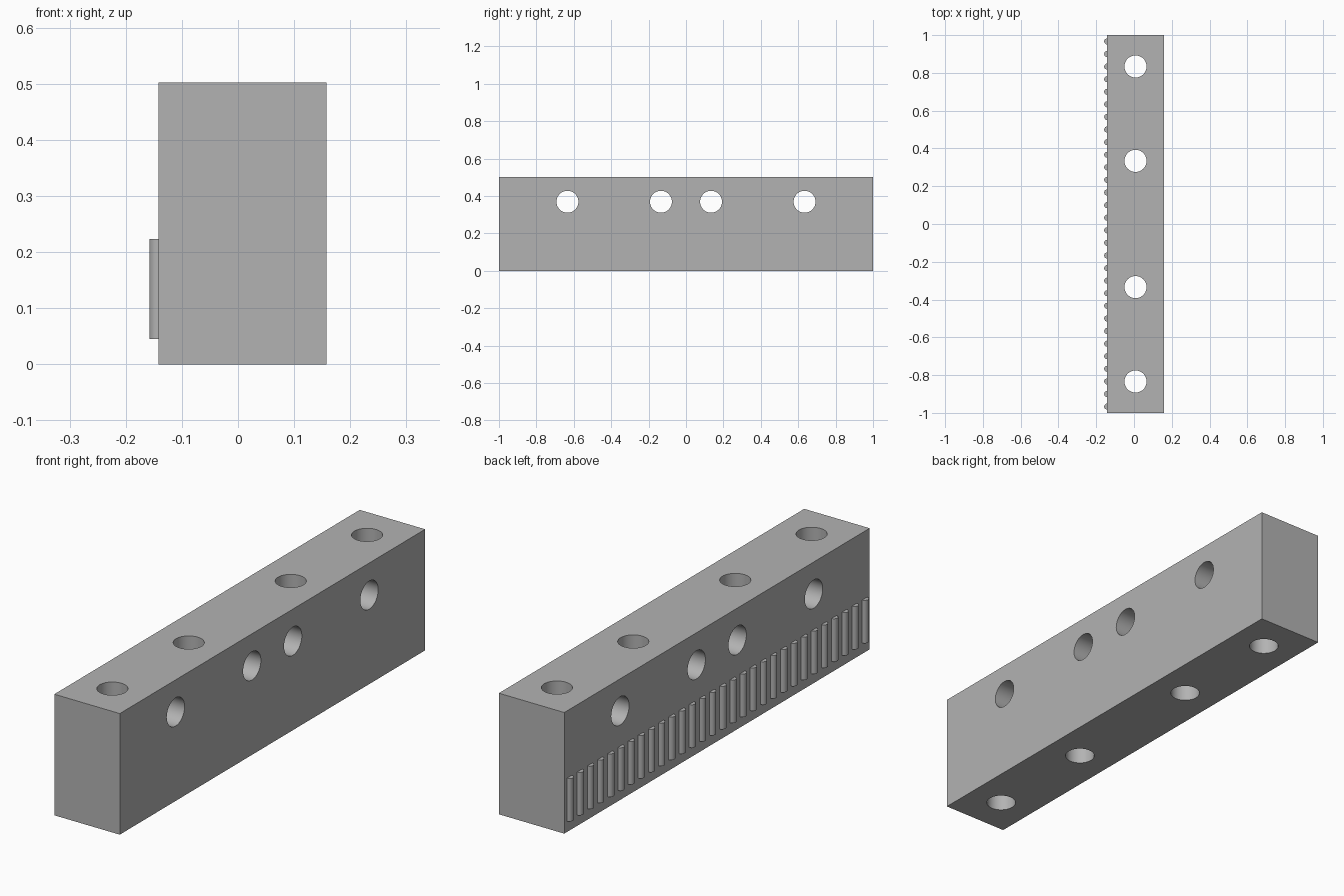
import bpy, math

cube = bpy.data.objects.get("Cube")
if cube:
    bpy.data.objects.remove(cube, do_unlink=True)

X0, X1, HEIGHT, LENGTH = -0.142, 0.158, 0.502, 2.0
MID_X = (X0 + X1) / 2
HOLE_R, RIB_R = 0.0585, 0.016
RIBS, RIB_LOW, RIB_HIGH = 30, 0.045, 0.223

grey = bpy.data.materials.new("grey")
grey.use_nodes = True
colour = (0.45, 0.45, 0.45, 1)
grey.diffuse_color = colour
grey.node_tree.nodes["Principled BSDF"].inputs["Base Color"].default_value = colour


def cylinder(name, radius, depth, location, rotation=(0, 0, 0), sides=48):
    bpy.ops.mesh.primitive_cylinder_add(vertices=sides, radius=radius, depth=depth,
                                        location=location, rotation=rotation)
    obj = bpy.context.object
    obj.name = name
    obj.data.materials.append(grey)
    return obj


def drill(target, cutter):
    mod = target.modifiers.new("hole", 'BOOLEAN')
    mod.operation = 'DIFFERENCE'
    mod.solver = 'EXACT'
    mod.object = cutter
    bpy.context.view_layer.objects.active = target
    bpy.ops.object.modifier_apply(modifier=mod.name)
    bpy.data.objects.remove(cutter, do_unlink=True)


def smooth(obj):
    bpy.ops.object.select_all(action='DESELECT')
    obj.select_set(True)
    bpy.context.view_layer.objects.active = obj
    bpy.ops.object.shade_smooth_by_angle(angle=math.radians(30))


# Rectangular bar
bpy.ops.mesh.primitive_cube_add(size=1, location=(MID_X, 0, HEIGHT / 2))
block = bpy.context.object
block.name = "block"
block.scale = (X1 - X0, LENGTH, HEIGHT)
bpy.ops.object.transform_apply(location=True, rotation=True, scale=True)
block.data.materials.append(grey)

# Vertical and crosswise through holes, mirrored about the middle
for side in (-1, 1):
    for y in (0.334, 0.834):
        drill(block, cylinder("cutter", HOLE_R, 1, (MID_X, side * y, HEIGHT / 2)))
    for y in (0.134, 0.634):
        drill(block, cylinder("cutter", HOLE_R, 1, (MID_X, side * y, 0.369),
                              (0, math.pi / 2, 0)))
smooth(block)

# Row of rounded grip ribs along the right face
pitch = LENGTH / RIBS
for i in range(RIBS):
    y = (i - (RIBS - 1) / 2) * pitch
    rib = cylinder(f"grip_rib_{i + 1}", RIB_R, RIB_HIGH - RIB_LOW,
                   (X0, y, (RIB_LOW + RIB_HIGH) / 2), sides=32)
    smooth(rib)
